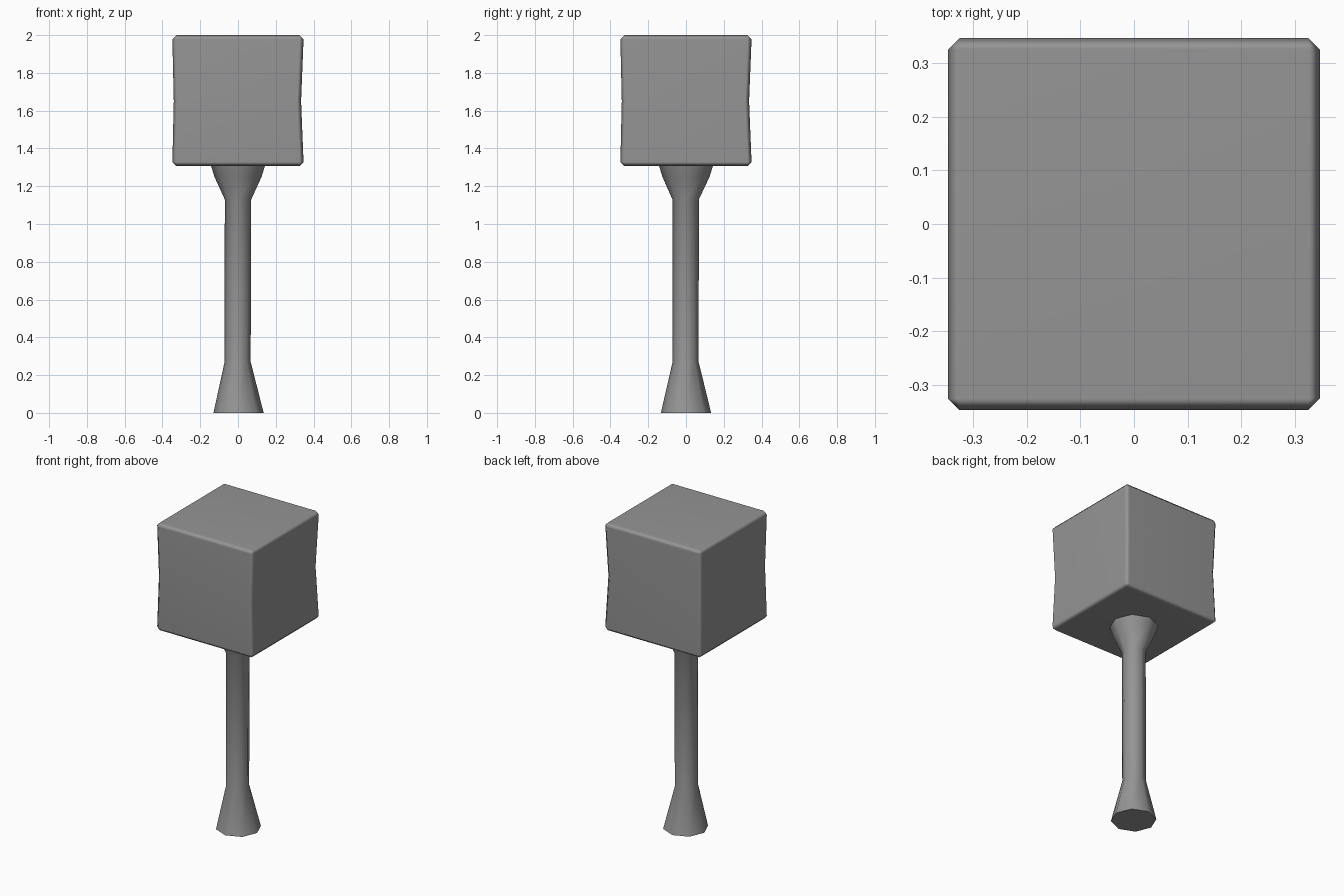
import bpy, bmesh, math

if "Cube" in bpy.data.objects:
    bpy.data.objects.remove(bpy.data.objects["Cube"])

grey = bpy.data.materials.new("grey")
grey.diffuse_color = (0.3, 0.3, 0.3, 1)
grey.use_nodes = True
grey.node_tree.nodes["Principled BSDF"].inputs["Base Color"].default_value = grey.diffuse_color


def loft(name, sides, turn, rings):
    """Stack regular polygon rings (z, radius, x shift, y shift) and cap both ends."""
    bm = bmesh.new()
    loops = []
    for z, r, dx, dy in rings:
        angles = [turn + 2 * math.pi * i / sides for i in range(sides)]
        loops.append([bm.verts.new((dx + r * math.cos(a), dy + r * math.sin(a), z))
                      for a in angles])
    for low, high in zip(loops, loops[1:]):
        for i in range(sides):
            j = (i + 1) % sides
            bm.faces.new((low[i], low[j], high[j], high[i]))
    bm.faces.new(loops[0][::-1])
    bm.faces.new(loops[-1])
    mesh = bpy.data.meshes.new(name)
    bm.to_mesh(mesh)
    bm.free()
    mesh.materials.append(grey)
    obj = bpy.data.objects.new(name, mesh)
    bpy.context.collection.objects.link(obj)
    return obj


def smooth(obj, degrees):
    bpy.ops.object.select_all(action='DESELECT')
    obj.select_set(True)
    bpy.context.view_layer.objects.active = obj
    bpy.ops.object.shade_smooth_by_angle(angle=math.radians(degrees))


# Mallet head: square block with a slightly pinched waist and chamfered edges
d = math.sqrt(2)
head = loft("mallet_head", 4, math.pi / 4, [
    (1.306, 0.348 * d, 0, 0),
    (1.65, 0.337 * d, -0.003, -0.003),
    (2.0, 0.348 * d, 0, 0)])
bevel = head.modifiers.new("chamfer", 'BEVEL')
bevel.width = 0.022
bevel.segments = 1
bevel.limit_method = 'ANGLE'
bevel.angle_limit = math.radians(40)
bpy.context.view_layer.objects.active = head
head.select_set(True)
bpy.ops.object.modifier_apply(modifier="chamfer")
smooth(head, 60)
weighted = head.modifiers.new("flat_sides", 'WEIGHTED_NORMAL')
weighted.keep_sharp = True

# Handle: eight-sided shaft flaring at the foot and under the head
handle = loft("handle", 8, 0, [
    (0.0, 0.133, 0.003, 0.0),
    (0.27, 0.069, -0.002, -0.002),
    (1.13, 0.070, 0.0, -0.002),
    (1.25, 0.125, 0.0, 0.0),
    (1.32, 0.146, 0.0, 0.0)])
smooth(handle, 50)
